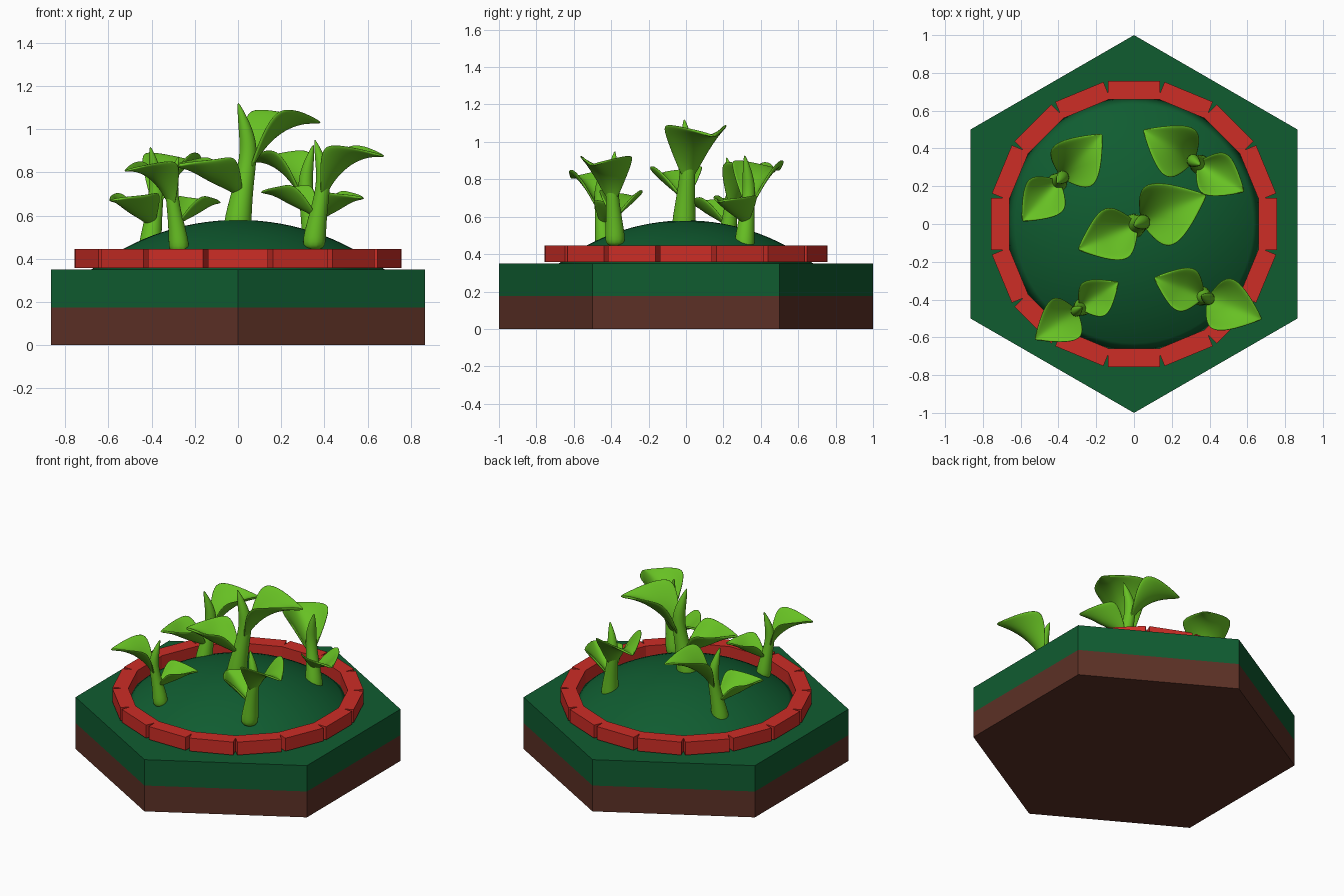
import bpy, bmesh
from math import sin, cos, tan, pi, radians, sqrt
from mathutils import Matrix, Vector

if "Cube" in bpy.data.objects:
    bpy.data.objects.remove(bpy.data.objects["Cube"])


def material(name, rgb):
    m = bpy.data.materials.new(name)
    m.use_nodes = True
    m.diffuse_color = (*rgb, 1)
    m.node_tree.nodes["Principled BSDF"].inputs["Base Color"].default_value = (*rgb, 1)
    return m


GRASS = material("dark green grass", (0.005, 0.107, 0.03))
SOIL = material("brown soil", (0.107, 0.03, 0.019))
BRICK = material("red brick", (0.61, 0.026, 0.019))
LEAF = material("bright leaf green", (0.135, 0.53, 0.017))


def finish(bm, name, mat, smooth=False, matrix=None):
    bmesh.ops.recalc_face_normals(bm, faces=bm.faces)
    for f in bm.faces:
        f.smooth = smooth
    mesh = bpy.data.meshes.new(name)
    bm.to_mesh(mesh)
    bm.free()
    mesh.materials.append(mat)
    ob = bpy.data.objects.new(name, mesh)
    bpy.context.collection.objects.link(ob)
    if matrix:
        ob.matrix_world = matrix
    return ob


def skin(bm, rows, closed):
    """Join neighbouring rows of vertices with quads."""
    n = len(rows[0])
    for a, b in zip(rows, rows[1:]):
        for i in range(n if closed else n - 1):
            j = (i + 1) % n
            bm.faces.new((a[i], a[j], b[j], b[i]))


def loft(path, sides):
    """Tube of level rings; path entries are (x offset, height, radius)."""
    bm = bmesh.new()
    rows = [[bm.verts.new((x + r * sin(2 * pi * i / sides), r * cos(2 * pi * i / sides), z))
             for i in range(sides)] for x, z, r in path]
    skin(bm, rows, True)
    bm.faces.new(rows[0])
    bm.faces.new(rows[-1])
    return bm


# Hexagonal ground in two layers
finish(loft([(0, 0, 1), (0, 0.175, 1)], 6), "soil_base", SOIL)
finish(loft([(0, 0.175, 1), (0, 0.35, 1)], 6), "grass_layer", GRASS)

# Low mound, a cap of a large sphere
R, TOP = 1.12, 0.58
radii = [0.68 * (1 - k / 14) for k in range(14)] + [0.004]
finish(loft([(0, TOP - R + sqrt(R * R - r * r), r) for r in radii], 64), "mound", GRASS, True)

# Ring of bricks with wedge gaps on the outside
COUNT, INNER, OUTER, HALF = 16, 0.66, 0.757, 0.138
bm = bmesh.new()
slope = tan(pi / COUNT)
outline = [(INNER, -INNER * slope), (HALF / slope, -HALF), (OUTER, -HALF),
           (OUTER, HALF), (HALF / slope, HALF), (INNER, INNER * slope)]
for k in range(COUNT):
    turn = Matrix.Rotation(2 * pi * k / COUNT, 4, 'Z')
    rows = [[bm.verts.new(turn @ Vector((x, y, z))) for x, y in outline] for z in (0.357, 0.445)]
    skin(bm, rows, True)
    bm.faces.new(rows[0])
    bm.faces.new(rows[1])
finish(bm, "brick_ring", BRICK)

# Plant parts: stem path, and leaf rows of (reach, keel height, half width, edge lift)
STEM = [(-0.005, 0, 0.072), (0, 0.1, 0.066), (0.03, 0.25, 0.048), (0.052, 0.37, 0.043),
        (0.05, 0.45, 0.041), (0.028, 0.54, 0.028), (0, 0.625, 0.004)]
BIG_LEAF = [(0.05, 0.29, 0.035, 0.03), (0.075, 0.34, 0.12, 0.15), (0.12, 0.4, 0.178, 0.19),
            (0.19, 0.47, 0.172, 0.125), (0.27, 0.515, 0.125, 0.065), (0.35, 0.535, 0.062, 0.02),
            (0.415, 0.53, 0.004, 0)]
SMALL_LEAF = [(0.01, 0.19, 0.03, 0.03), (-0.035, 0.21, 0.105, 0.12), (-0.085, 0.23, 0.15, 0.15),
              (-0.145, 0.26, 0.142, 0.105), (-0.21, 0.3, 0.1, 0.055), (-0.27, 0.325, 0.05, 0.02),
              (-0.32, 0.33, 0.004, 0)]


def subdivide(ob, levels):
    mod = ob.modifiers.new("Smooth", 'SUBSURF')
    mod.levels = mod.render_levels = levels


def leaf(rows, name, matrix):
    bm = bmesh.new()
    grid = [[bm.verts.new((x, s * w, z + lift * abs(s) ** 1.5))
             for s in (-1, -0.7, -0.35, 0, 0.35, 0.7, 1)] for x, z, w, lift in rows]
    skin(bm, grid, False)
    ob = finish(bm, name, LEAF, True, matrix)
    thick = ob.modifiers.new("Thickness", 'SOLIDIFY')
    thick.thickness = 0.016
    thick.offset = 0
    subdivide(ob, 2)


def plant(name, x, y, z, angle, size):
    m = (Matrix.Translation((x, y, z)) @ Matrix.Rotation(radians(angle), 4, 'Z')
         @ Matrix.Scale(size, 4))
    subdivide(finish(loft(STEM, 10), name + "_stem", LEAF, True, m), 2)
    leaf(BIG_LEAF, name + "_big_leaf", m)
    leaf(SMALL_LEAF, name + "_small_leaf", m)


# Five sprouts
plant("centre_sprout", 0.0, -0.01, 0.5, 23, 1)
plant("front_left_sprout", 0.355, -0.38, 0.435, -21, 0.83)
plant("front_right_sprout", -0.275, -0.44, 0.42, 214.5, 0.73)
plant("back_left_sprout", 0.35, 0.313, 0.4, 148.5, 0.85)
plant("back_right_sprout", -0.407, 0.216, 0.39, 47.5, 0.85)
